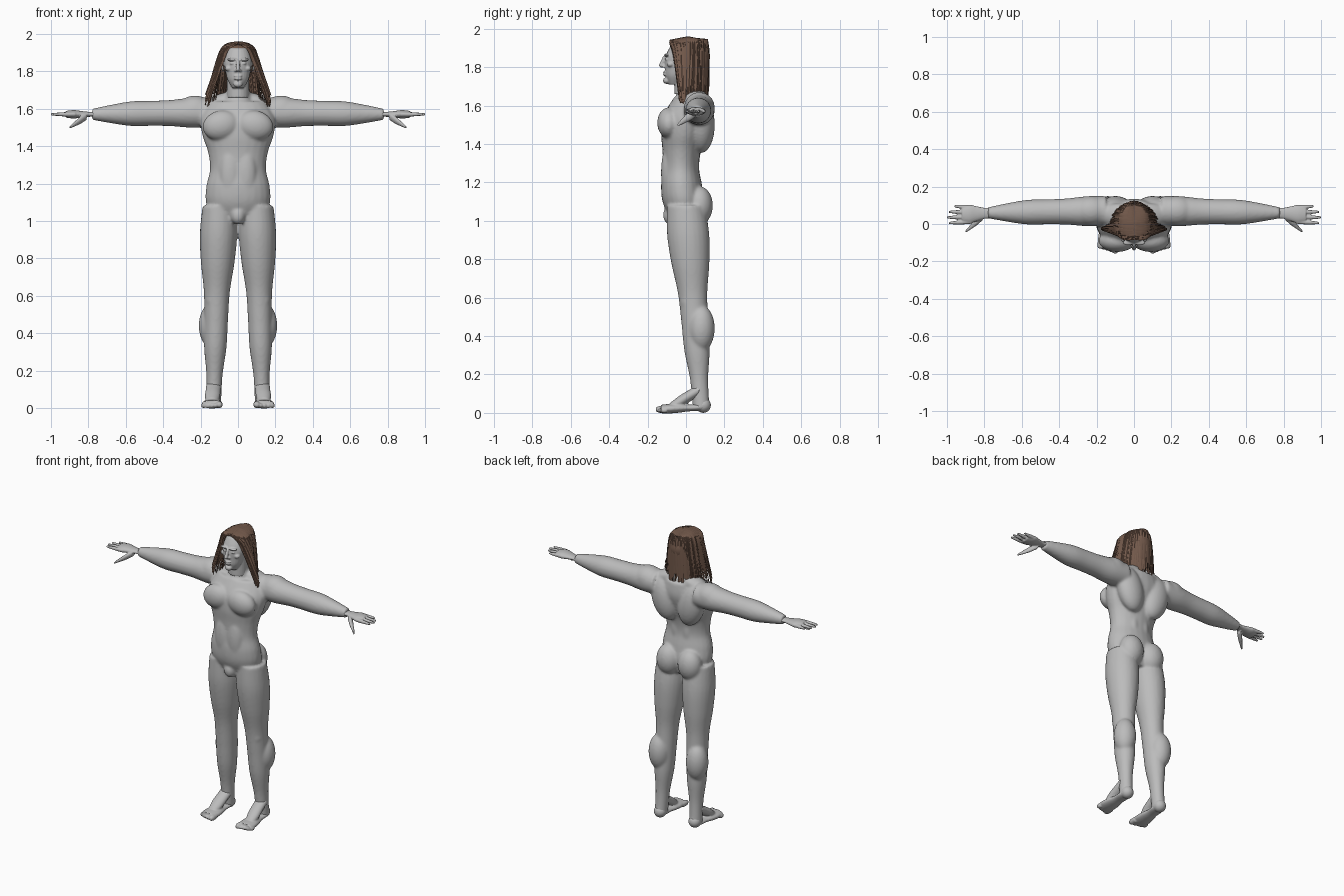
import bpy, bmesh, math, random
from mathutils import Vector, Matrix

random.seed(4)
if "Cube" in bpy.data.objects:
    bpy.data.objects.remove(bpy.data.objects["Cube"])

AXES = [Vector((1, 0, 0)), Vector((0, 1, 0)), Vector((0, 0, 1))]


def material(name, rgb):
    mat = bpy.data.materials.new(name)
    mat.use_nodes = True
    mat.diffuse_color = (*rgb, 1)
    bsdf = mat.node_tree.nodes["Principled BSDF"]
    bsdf.inputs["Base Color"].default_value = (*rgb, 1)
    return mat


def spline(keys, steps):
    """Catmull-Rom interpolation of rings (x, y, z, radius_u, radius_v)."""
    padded = [keys[0], *keys, keys[-1]]
    rings = []
    for a, b, c, d in zip(padded, padded[1:], padded[2:], padded[3:]):
        for step in range(steps):
            t = step / steps
            ease_in = (c - a) / 2
            ease_out = (d - b) / 2
            rings.append(b + ease_in * t + ((c - b) * 3 - ease_in * 2 - ease_out) * t * t
                         + ((b - c) * 2 + ease_in + ease_out) * t ** 3)
    return rings + [keys[-1]]


def loft(bm, keys, u, v, side, sides, steps):
    """Closed skin through elliptical rings; side = -1 mirrors it in x."""
    loops = []
    for ring in spline(keys, steps):
        loop = []
        for i in range(sides):
            angle = math.tau * i / sides
            p = Vector(ring[:3]) + u * ring[3] * math.cos(angle) + v * ring[4] * math.sin(angle)
            loop.append(bm.verts.new((p.x * side, p.y, p.z)))
        loops.append(loop)
    for lower, upper in zip(loops, loops[1:]):
        for i in range(sides):
            bm.faces.new((lower[i - 1], lower[i], upper[i], upper[i - 1]))
    bm.faces.new(loops[0])
    bm.faces.new(loops[-1])


def limb(bm, start, end, radii, flat=1, side=1, sway=0):
    """Tapered form whose radii are evenly spaced from start to end."""
    start, end = Vector(start), Vector(end)
    span = [abs(d) for d in end - start]
    main = span.index(max(span))
    u, v = [axis for i, axis in enumerate(AXES) if i != main]
    keys = []
    for i, radius in enumerate(radii):
        t = i / (len(radii) - 1)
        centre = start.lerp(end, t) + AXES[1] * sway * math.sin(math.pi * t)
        keys.append(Vector((*centre, radius, radius * flat)))
    loft(bm, keys, u, v, side, sides=24, steps=5)


def blob(bm, centre, radii, side=1, tilt=0):
    place = Matrix.Translation((centre[0] * side, centre[1], centre[2]))
    turn = Matrix.Rotation(tilt * side, 4, 'Y')
    bmesh.ops.create_uvsphere(bm, u_segments=24, v_segments=16, radius=1,
                              matrix=place @ turn @ Matrix.Diagonal((*radii, 1)))


def finish(bm, name, mat, voxel=0, smooth=0):
    """Turn the forms into an object; a voxel size fuses them into one skin."""
    bmesh.ops.recalc_face_normals(bm, faces=bm.faces)
    mesh = bpy.data.meshes.new(name)
    bm.to_mesh(mesh)
    bm.free()
    mesh.materials.append(mat)
    ob = bpy.data.objects.new(name, mesh)
    bpy.context.collection.objects.link(ob)
    if voxel:
        fuse = ob.modifiers.new("fuse", 'REMESH')
        fuse.mode = 'VOXEL'
        fuse.voxel_size = voxel
        fuse.use_smooth_shade = True
        soften = ob.modifiers.new("soften", 'SMOOTH')
        soften.factor = 0.5
        soften.iterations = smooth
    return ob


skin = material("grey skin", (.5, .5, .5))
brown = material("brown hair", (.17, .1, .07))

# Body: torso, neck, legs and arms fused with muscle forms
bm = bmesh.new()
limb(bm, (0, 0, 1), (0, .03, 1.64), [.12, .17, .17, .15, .16, .19, .2, .15], flat=.63, sway=-.04)
limb(bm, (0, .03, 1.6), (0, 0, 1.78), [.1, .07, .06, .06])
blob(bm, (0, -.08, 1.03), (.04, .04, .05))
for side in (1, -1):
    # leg and arm
    limb(bm, (.13, .08, .02), (.1, 0, 1.08), [.04, .043, .06, .064, .07, .09, .1, .09], 1.1, side)
    limb(bm, (.15, .07, 1.58), (.78, .06, 1.57), [.08, .08, .07, .067, .066, .05, .03], 1, side)
    # chest, abdomen
    blob(bm, (.09, -.09, 1.51), (.1, .06, .08), side, tilt=.2)
    blob(bm, (.04, -.09, 1.25), (.06, .04, .15), side)
    # upper back, lower back
    blob(bm, (.1, .08, 1.5), (.09, .07, .15), side, tilt=.25)
    blob(bm, (.04, .02, 1.28), (.04, .05, .15), side)
    # neck slope, shoulder
    blob(bm, (.09, .05, 1.64), (.11, .06, .04), side, tilt=.3)
    blob(bm, (.23, .07, 1.59), (.1, .08, .08), side)
    # buttock, calf, kneecap
    blob(bm, (.08, .07, 1.08), (.08, .07, .1), side)
    blob(bm, (.14, .08, .44), (.07, .07, .12), side)
    blob(bm, (.13, 0, .58), (.04, .03, .05), side)
finish(bm, "body", skin, voxel=.008, smooth=8)

for side, word in ((1, "left"), (-1, "right")):
    # Hand: palm, thumb and four fingers
    bm = bmesh.new()
    limb(bm, (.76, .06, 1.57), (.92, .05, 1.57), [.03, .03, .04, .05, .04], .45, side)
    limb(bm, (.81, .04, 1.56), (.9, -.04, 1.5), [.02, .02, .014, .007], 1, side)
    for finger in range(4):
        spread = finger - 1.5
        tip = 1 - .01 * (finger - 1) ** 2
        limb(bm, (.87, .05 + .025 * spread, 1.57), (tip, .05 + .03 * spread, 1.57),
             [.012, .012, .01, .006], 1, side)
    finish(bm, word + "_hand", skin, voxel=.004, smooth=3)

    # Foot: sole, instep, heel and five toes
    bm = bmesh.new()
    limb(bm, (.13, .11, .03), (.14, -.13, .02), [.03, .04, .04, .05, .055, .05], .45, side)
    limb(bm, (.13, .07, .12), (.14, -.08, .03), [.04, .04, .04, .03], .8, side)
    blob(bm, (.13, .09, .04), (.04, .04, .04), side)
    for toe in range(5):
        size = .013 if toe else .018
        x = .1 + .021 * toe
        limb(bm, (x, -.1, size), (x, -.157 + .007 * toe, size),
             [size, size, size, size * .6], 1, side)
    finish(bm, word + "_foot", skin, voxel=.005, smooth=3)

# Head: skull, jaw, neck, nose, lips and chin
bm = bmesh.new()
blob(bm, (0, .01, 1.85), (.08, .11, .1))
limb(bm, (0, -.06, 1.71), (0, -.02, 1.92), [.03, .055, .066, .075, .07, .055])
limb(bm, (0, 0, 1.66), (0, 0, 1.8), [.06, .06])
limb(bm, (0, -.11, 1.86), (0, -.13, 1.81), [.008, .01, .012])
blob(bm, (0, -.125, 1.81), (.012, .017, .012))
for z in (1.76, 1.774):
    blob(bm, (0, -.11, z), (.022, .01, .006))
blob(bm, (0, -.1, 1.73), (.024, .02, .017))
for side in (1, -1):
    # brow, eye, cheekbone, nostril, ear
    blob(bm, (.03, -.1, 1.863), (.03, .014, .008), side)
    blob(bm, (.03, -.1, 1.842), (.015, .01, .007), side)
    blob(bm, (.05, -.08, 1.815), (.02, .02, .015), side)
    blob(bm, (.013, -.113, 1.803), (.007, .01, .007), side)
    blob(bm, (.08, 0, 1.83), (.01, .02, .03), side)
finish(bm, "head", skin, voxel=.004, smooth=3)

# Hair cap with an opening for the face
bm = bmesh.new()
blob(bm, (0, .015, 1.855), (.09, .11, .1))
opening = []
for face in bm.faces:
    middle = face.calc_center_median()
    if middle.z < 1.76 or (middle.y < -.03 and middle.z < 1.92):
        opening.append(face)
bmesh.ops.delete(bm, geom=opening, context='FACES')
cap = finish(bm, "hair_cap", brown)

# Long locks falling from a centre parting, the front ones flaring outwards
bm = bmesh.new()
count = 90
for side in (1, -1):
    for lock in range(count):
        angle = math.radians(22 + 158 * lock / count)
        across, ahead = math.sin(angle), math.cos(angle)
        front, back = max(ahead, 0), max(-ahead, 0)
        inset = random.uniform(.88, 1)
        wide = random.uniform(.009, .014)
        end = random.uniform(1.61, 1.68)
        reach, behind = across * inset, back * inset
        root = (0, .01 - .1 * ahead, 1.96 - .02 * abs(ahead))
        crown = (.07 * reach + .03 * front, .01 - .1 * ahead, 1.94 - .02 * front)
        temple = (.1 * reach + .05 * front, .01 - .08 * front + .11 * behind, 1.86)
        tip = (.13 * reach + .12 * front, .12 * behind - .04 * front, end)
        widths = (wide / 2, wide, wide, wide / 3)
        keys = [Vector((*p, w, w * .4)) for p, w in zip((root, crown, temple, tip), widths)]
        outward = (Vector((across, -ahead, 0)) + AXES[2] / 2).normalized()
        loft(bm, keys, Vector((ahead, across, 0)), outward, side, sides=4, steps=4)
locks = finish(bm, "hair_locks", brown)

bpy.ops.object.select_all(action='DESELECT')
for ob in (cap, locks):
    ob.select_set(True)
bpy.context.view_layer.objects.active = locks
bpy.ops.object.shade_smooth_by_angle(angle=math.radians(40))
